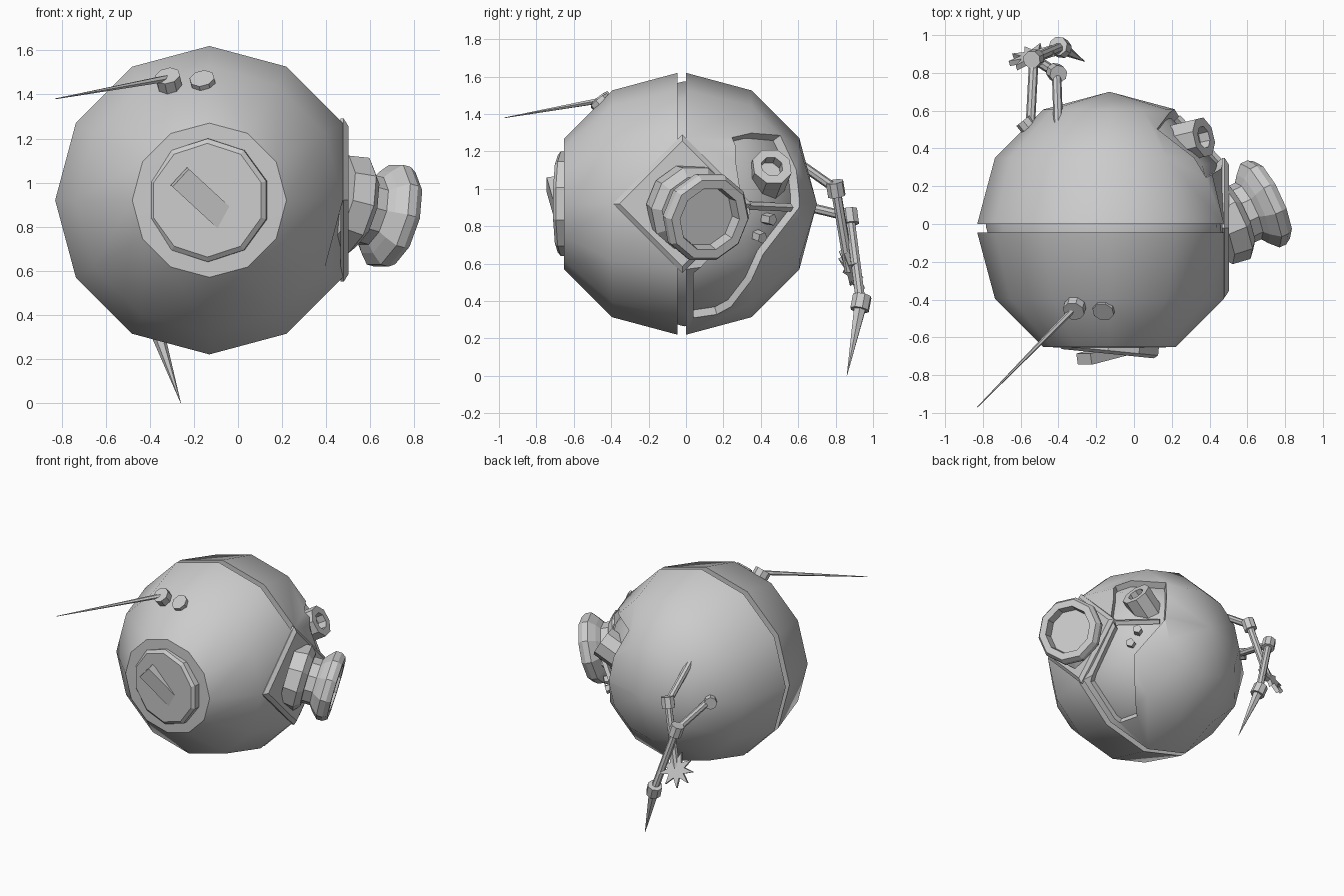
import bpy, bmesh
from math import pi, cos, sin, sqrt, radians
from mathutils import Vector, Matrix

if "Cube" in bpy.data.objects:
    bpy.data.objects.remove(bpy.data.objects["Cube"])

C = Vector((-0.13, 0.0, 0.92))   # hull centre
R = 0.70


def finish(name, bm, angle=35):
    bmesh.ops.remove_doubles(bm, verts=bm.verts, dist=1e-5)
    bmesh.ops.recalc_face_normals(bm, faces=bm.faces)
    me = bpy.data.meshes.new(name)
    bm.to_mesh(me)
    bm.free()
    ob = bpy.data.objects.new(name, me)
    bpy.context.collection.objects.link(ob)
    shade(ob, angle)
    return ob


def shade(ob, angle):
    for p in ob.data.polygons:
        p.use_smooth = angle > 0
    if angle:
        ob.data.set_sharp_from_angle(angle=radians(angle))


def lathe(name, origin, axis, profile, sides=8, spin=0.0, angle=0):
    """Turn (radius, distance) points around an axis."""
    bm = bmesh.new()
    q = Vector(axis).to_track_quat('Z', 'Y')
    rings = []
    for r, t in profile:
        rings.append([bm.verts.new(Vector(origin) + q @ Vector(
            (r * cos(spin + 2 * pi * i / sides), r * sin(spin + 2 * pi * i / sides), t)))
            for i in range(sides)])
    for a, b in zip(rings, rings[1:]):
        for i in range(sides):
            j = (i + 1) % sides
            bm.faces.new((a[i], a[j], b[j], b[i]))
    if profile[0][0] > 0:
        bm.faces.new(rings[0][::-1])
    if profile[-1][0] > 0:
        bm.faces.new(rings[-1])
    return finish(name, bm, angle)


def rod(name, a, b, r1, r2, sides=8):
    d = Vector(b) - Vector(a)
    return lathe(name, a, d, [(r1, 0), (r2, d.length)], sides)


def hull_part(name, radius, side, offset, flat):
    """Low-poly ball with poles on y; side 0 is whole, -1 front half, 1 back half."""
    bm = bmesh.new()
    bmesh.ops.create_uvsphere(bm, u_segments=12, v_segments=6, radius=radius)
    bmesh.ops.transform(bm, matrix=Matrix.Rotation(pi / 2, 4, 'X'), verts=bm.verts)
    if side:
        bmesh.ops.delete(bm, geom=[v for v in bm.verts if v.co.y * side < -0.01], context='VERTS')
        bmesh.ops.contextual_create(bm, geom=[e for e in bm.edges if e.is_boundary])
    for v in bm.verts:
        v.co.x = min(v.co.x, flat)
        v.co.y = max(v.co.y, -0.615)
        v.co += C + Vector((0, offset, 0))
    return finish(name, bm, 40)


def on_hull(y, z, radius=0.68):
    dy, dz = y - C.y, z - C.z
    return Vector((C.x + sqrt(max(radius ** 2 - dy * dy - dz * dz, 0)), y, z))


# Hull halves around a smaller core that shows in the seam and the side recess
hull_part("hull_front", R, -1, -0.045, 0.606)
back = hull_part("hull_back", R, 1, 0.0, 0.606)
hull_part("hull_core", 0.655, 0, -0.01, 0.598)

# Radial cutter opening the recessed side bay
outline = [(.25, 1.28), (.51, 1.29), (.59, .90), (.41, .65), (.17, .31),
           (.04, .31), (.04, .55), (.34, .87), (.30, .98)]
bm = bmesh.new()
loops = [[bm.verts.new(C + (on_hull(y, z) - C) * s) for y, z in outline] for s in (0.4, 1.8)]
n = len(outline)
for i in range(n):
    j = (i + 1) % n
    bm.faces.new((loops[0][i], loops[0][j], loops[1][j], loops[1][i]))
caps = [bm.faces.new(l) for l in loops]
bmesh.ops.triangulate(bm, faces=caps)
cutter = finish("bay_cutter", bm, 0)
cutter.hide_render = True
mod = back.modifiers.new("bay", 'BOOLEAN')
mod.operation, mod.solver, mod.object = 'DIFFERENCE', 'EXACT', cutter
bpy.context.view_layer.objects.active = back
bpy.ops.object.modifier_apply(modifier=mod.name)
bpy.data.objects.remove(cutter)
shade(back, 40)

# Side bay fittings
rod("bay_divider", on_hull(.33, .91, .665), on_hull(.56, .90, .665), .022, .022, 4)
axis = Vector((.84, .2, .5)).normalized()
lathe("bay_port", Vector((.37, .46, 1.12)) - axis * .2, axis,
      [(.11, 0), (.11, .2), (.06, .2), (.06, .14)], 8, pi / 8)
for i, (y, z) in enumerate([(.43, .84), (.38, .75)]):
    p = on_hull(y, z, .63)
    lathe(f"bay_stud_{i + 1}", p, p - C, [(.032, -.03), (.032, .05)], 5)

# Diamond plate and tilted thruster
lathe("thruster_plate", (.465, -.02, .92), (1, 0, 0), [(.37, 0), (.37, .015), (.335, .037)], 4)
lathe("thruster", (.5, .02, .90), (.88, .41, -.24),
      [(.22, -.08), (.235, .02), (.19, .06), (.165, .06), (.165, .12), (.20, .145),
       (.245, .19), (.245, .23), (.225, .262), (.175, .262), (.165, .19)], 10)

# Front hatch with a slanted handle bar
lathe("hatch", (-.13, -.595, .92), (-.1, -1, 0), [(.28, 0), (.28, .075), (.258, .092)], 10, pi / 10)
bm = bmesh.new()
bmesh.ops.create_cube(bm, size=1)
along = Vector((.19, .05, -.175)).normalized()
wide = along.cross(Vector((0, -1, 0))).normalized()
out = wide.cross(along)
m = Matrix((along * .33, wide * .11, out * .06)).transposed().to_4x4()
m.translation = (-.145, -.684, .915)
bmesh.ops.transform(bm, matrix=m, verts=bm.verts)
finish("hatch_handle", bm, 0)

# Antenna and its neighbouring knob
for name, p, h in [("antenna_base", (-.305, -.41, 1.42), .085), ("top_knob", (-.155, -.435, 1.435), .05)]:
    lathe(name, p, (-.14, -.5, .62), [(.058, -.04), (.058, h)], 8)
rod("antenna", (-.31, -.44, 1.475), (-.83, -.97, 1.38), .017, .002, 6)

# Two jointed arms on the back
arms = {
    "upper_arm": [(-.40, .50, 1.21), (-.41, .80, 1.0), (-.53, .875, .56)],
    "lower_arm": [(-.55, .50, .94), (-.53, .875, .85), (-.39, .935, .39)],
}
for name, (a, b, c) in arms.items():
    rod(name + "_inner", a, b, .025, .025)
    rod(name + "_outer", b, c, .027, .027)
    d = (Vector(c) - Vector(b)).normalized()
    lathe(name + "_elbow", Vector(b) - d * .04, d, [(.048, 0), (.048, .08)], 8)
shoulder = Vector(arms["lower_arm"][0])
lathe("lower_arm_shoulder", shoulder, (-.4, .5, 0), [(.045, -.06), (.045, .06)], 8)

# Spike tool
wrist, tip = Vector(arms["lower_arm"][2]), Vector((-.26, .86, 0))
d = (tip - wrist).normalized()
lathe("spike_wrist", wrist - d * .04, d, [(.052, 0), (.052, .08)], 8)
rod("spike", wrist + d * .03, tip, .036, .001, 6)

# Toothed saw wheel tool
bm = bmesh.new()
q = Vector((-.25, .85, .4)).to_track_quat('Z', 'Y')
teeth = 9
sides = []
for h in (-.015, .015):
    sides.append([bm.verts.new(Vector((-.54, .885, .56)) + q @ Vector(
        (r * cos(pi * i / teeth), r * sin(pi * i / teeth), h)))
        for i in range(2 * teeth) for r in [(.125, .06)[i % 2]]])
for i in range(2 * teeth):
    j = (i + 1) % (2 * teeth)
    bm.faces.new((sides[0][i], sides[0][j], sides[1][j], sides[1][i]))
for s in sides:
    bm.faces.new(s)
finish("saw_wheel", bm, 0)
